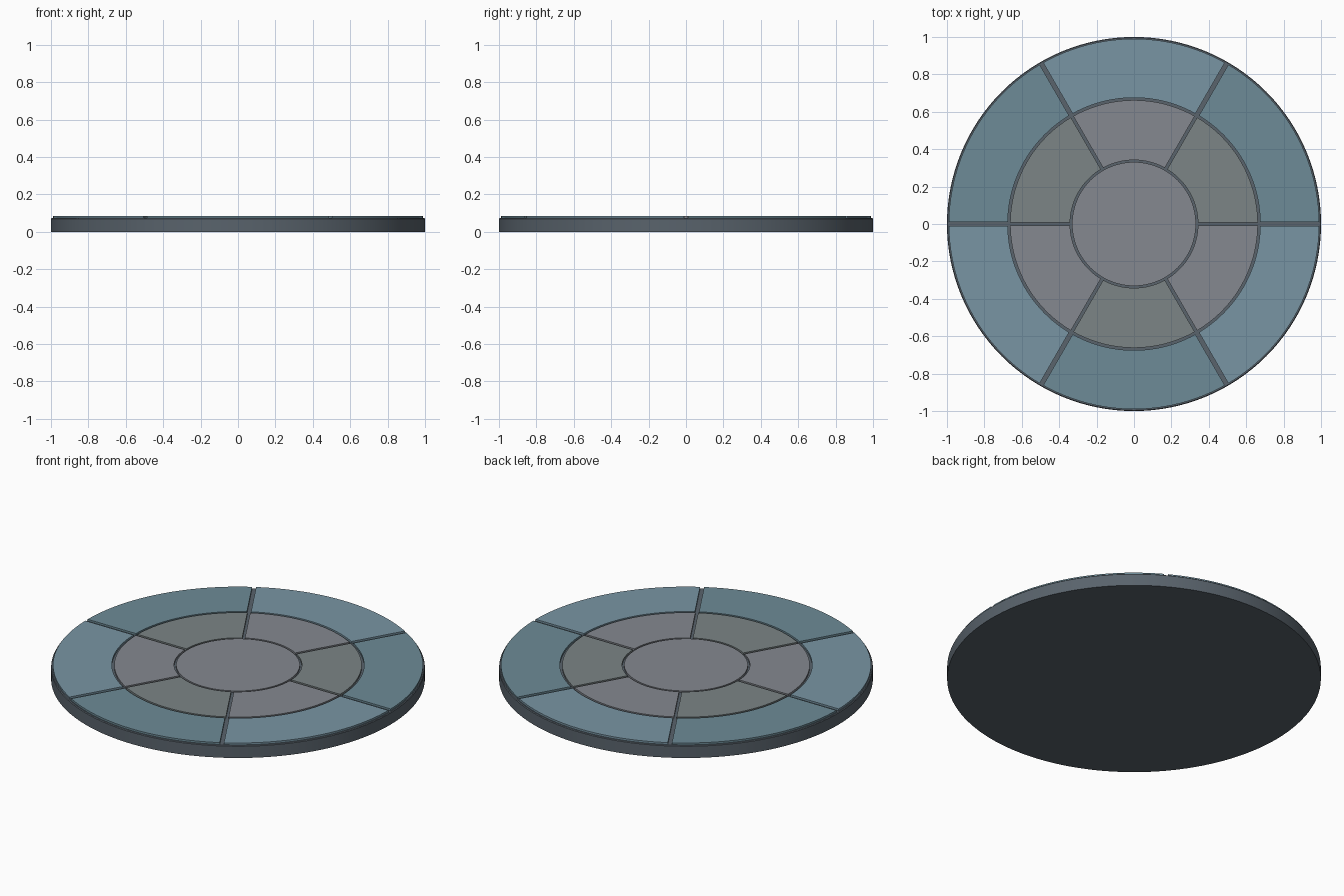
import bpy, bmesh, math

if "Cube" in bpy.data.objects:
    bpy.data.objects.remove(bpy.data.objects["Cube"])

BASE_TOP, TILE_TOP = 0.073, 0.084


def material(name, rgb):
    m = bpy.data.materials.new(name)
    m.diffuse_color = (*rgb, 1)
    m.use_nodes = True
    m.node_tree.nodes["Principled BSDF"].inputs["Base Color"].default_value = m.diffuse_color
    return m


def extruded(name, outline, z0, z1, mat, chamfer=0.0):
    """Prism from a 2D outline, with an optional chamfered top rim."""
    bm = bmesh.new()
    face = bm.faces.new([bm.verts.new((x, y, z0)) for x, y in outline])
    new = bmesh.ops.extrude_face_region(bm, geom=[face])["geom"]
    for v in new:
        if isinstance(v, bmesh.types.BMVert):
            v.co.z = z1
    bmesh.ops.recalc_face_normals(bm, faces=bm.faces)
    if chamfer:
        rim = [e for e in bm.edges if all(v.co.z == e.verts[0].co.z > (z0 + z1) / 2 for v in e.verts)]
        bmesh.ops.bevel(bm, geom=rim, offset=chamfer, segments=1, affect='EDGES')
    mesh = bpy.data.meshes.new(name)
    bm.to_mesh(mesh)
    bm.free()
    obj = bpy.data.objects.new(name, mesh)
    bpy.context.collection.objects.link(obj)
    mesh.materials.append(mat)
    bpy.context.view_layer.objects.active = obj
    obj.select_set(True)
    bpy.ops.object.shade_smooth_by_angle(angle=math.radians(30))
    obj.select_set(False)
    return obj


def circle(r, n=128):
    return [(r * math.cos(2 * math.pi * i / n), r * math.sin(2 * math.pi * i / n)) for i in range(n)]


def sector(r0, r1, a0, gap, n=24):
    """Ring sector of 60 degrees whose sides leave a parallel groove."""
    pts = []
    for r, order in ((r1, range(n + 1)), (r0, range(n, -1, -1))):
        d = math.asin(gap / 2 / r)
        for i in order:
            a = a0 + d + (math.pi / 3 - 2 * d) * i / n
            pts.append((r * math.cos(a), r * math.sin(a)))
    return pts


dark = material("dark_metal", (0.10, 0.125, 0.15))
blues = [material("blue_a", (0.155, 0.26, 0.31)), material("blue_b", (0.19, 0.30, 0.37))]
greys = [material("grey_a", (0.20, 0.235, 0.24)), material("grey_b", (0.235, 0.25, 0.28))]

# Round base
extruded("base_disc", circle(1.0), 0, BASE_TOP, dark, 0.004)

# Two rings of six raised tiles
for k in range(6):
    a = k * math.pi / 3
    extruded(f"outer_tile_{k + 1}", sector(0.675, 0.99, a, 0.022), BASE_TOP - 0.01, TILE_TOP, blues[k % 2])
    extruded(f"inner_tile_{k + 1}", sector(0.342, 0.662, a, 0.015), BASE_TOP - 0.01, TILE_TOP, greys[k % 2])

# Centre plate
extruded("centre_plate", circle(0.331, 96), BASE_TOP - 0.01, TILE_TOP, greys[1])
